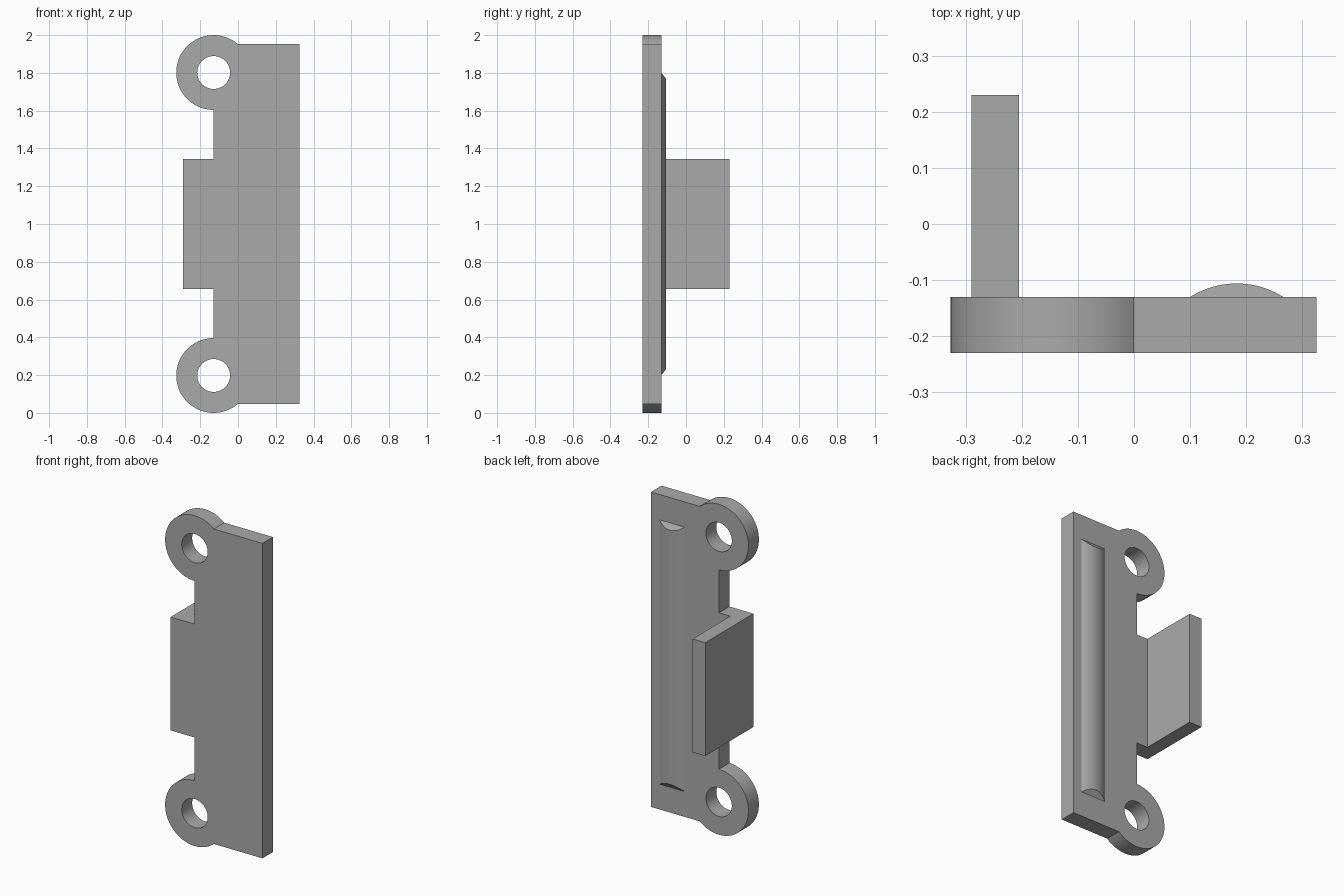
import bpy
import bmesh
from math import radians, sin, cos, asin

cube = bpy.data.objects.get("Cube")
if cube:
    bpy.data.objects.remove(cube, do_unlink=True)

grey = bpy.data.materials.new("plain grey")
grey.use_nodes = True
grey.diffuse_color = (0.4, 0.4, 0.4, 1)
grey.node_tree.nodes["Principled BSDF"].inputs["Base Color"].default_value = (0.4, 0.4, 0.4, 1)

FRONT, BACK = -0.23, -0.13      # plate thickness in y
EAR_X, EAR_R, HOLE_R = -0.129, 0.198, 0.087
TOP, BOTTOM = 1.953, 0.047      # straight plate ends
TAB_TOP, TAB_BOTTOM = 1.343, 0.657


def arc(cz, radius, start, end, steps):
    """Points on a circle around an ear centre."""
    angles = [radians(start + (end - start) * i / steps) for i in range(steps + 1)]
    return [(EAR_X + radius * cos(a), cz + radius * sin(a)) for a in angles]


def finish(obj):
    obj.data.materials.clear()
    obj.data.materials.append(grey)
    bpy.ops.object.select_all(action="DESELECT")
    obj.select_set(True)
    bpy.context.view_layer.objects.active = obj
    bpy.ops.object.shade_smooth_by_angle(angle=radians(25))


# Mounting plate: one outline with two round ears and their holes
join = 180 - 130.3
outline = [(0.325, BOTTOM), (0.325, TOP)]
outline += arc(2 - EAR_R, EAR_R, join, 270, 48)
outline += [(EAR_X, TAB_TOP), (-0.29, TAB_TOP), (-0.29, TAB_BOTTOM), (EAR_X, TAB_BOTTOM)]
outline += arc(EAR_R, EAR_R, 90, 360 - join, 48)
holes = [arc(cz, HOLE_R, 0, 360, 40)[:-1] for cz in (EAR_R, 2 - EAR_R)]

curve = bpy.data.curves.new("mounting_plate", "CURVE")
curve.dimensions = "2D"
curve.fill_mode = "BOTH"
curve.extrude = (BACK - FRONT) / 2
for loop in [outline] + holes:
    spline = curve.splines.new("POLY")
    spline.points.add(len(loop) - 1)
    for point, (x, z) in zip(spline.points, loop):
        point.co = (x, z, 0, 1)
    spline.use_cyclic_u = True
plate = bpy.data.objects.new("mounting_plate", curve)
bpy.context.collection.objects.link(plate)
plate.location.y = (FRONT + BACK) / 2
plate.rotation_euler.x = radians(90)
bpy.ops.object.select_all(action="DESELECT")
plate.select_set(True)
bpy.context.view_layer.objects.active = plate
bpy.ops.object.convert(target="MESH")
plate = bpy.context.view_layer.objects.active
bm = bmesh.new()
bm.from_mesh(plate.data)
bmesh.ops.remove_doubles(bm, verts=bm.verts, dist=0.0001)
bmesh.ops.recalc_face_normals(bm, faces=bm.faces)
bm.to_mesh(plate.data)
bm.free()
finish(plate)

# Flat tab standing out behind the plate
bpy.ops.mesh.primitive_cube_add(size=1, location=(-0.2475, 0.05, 1))
tab = bpy.context.object
tab.name = "rear_tab"
tab.scale = (0.085, 0.36, TAB_TOP - TAB_BOTTOM)
finish(tab)

# Shallow rounded ridge with slanted ends
half, height, steps = 0.083, 0.024, 20
radius = (half ** 2 + height ** 2) / (2 * height)
sweep = asin(half / radius)
bm = bmesh.new()
low, high = [], []
for i in range(steps + 1):
    a = sweep * (2 * i / steps - 1)
    rise = radius * cos(a) - radius + height
    x, y, slant = 0.183 + radius * sin(a), BACK + rise, 1.3 * rise
    low.append(bm.verts.new((x, y, 0.2 + slant)))
    high.append(bm.verts.new((x, y, 1.8 - slant)))
for i in range(steps):
    bm.faces.new((low[i], low[i + 1], high[i + 1], high[i]))
bm.faces.new(low)
bm.faces.new(high)
bm.faces.new((low[0], low[-1], high[-1], high[0]))
bmesh.ops.recalc_face_normals(bm, faces=bm.faces)
mesh = bpy.data.meshes.new("rear_ridge")
bm.to_mesh(mesh)
bm.free()
ridge = bpy.data.objects.new("rear_ridge", mesh)
bpy.context.collection.objects.link(ridge)
finish(ridge)
